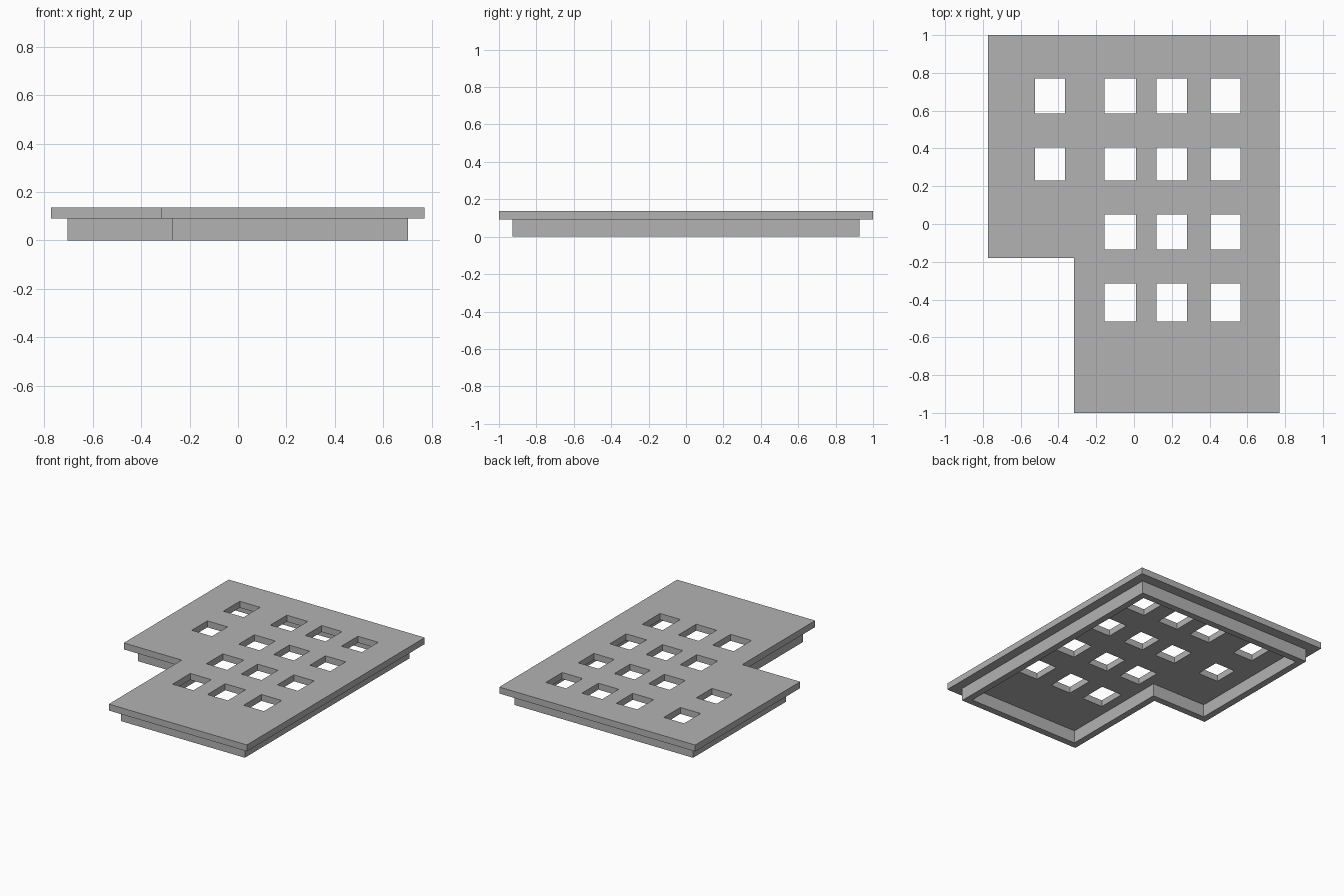
import bpy
import bmesh

cube = bpy.data.objects.get("Cube")
if cube:
    bpy.data.objects.remove(cube, do_unlink=True)

grey = bpy.data.materials.new("plain grey")
grey.use_nodes = True
colour = (0.45, 0.45, 0.45, 1)
grey.diffuse_color = colour
grey.node_tree.nodes["Principled BSDF"].inputs["Base Color"].default_value = colour


def l_shape(left, right, front, back, notch_x, notch_y):
    """Outline of a rectangle with its front left corner cut away."""
    return [(notch_x, front), (right, front), (right, back),
            (left, back), (left, notch_y), (notch_x, notch_y)]


def box_loop(x0, x1, y0, y1):
    return [(x0, y0), (x1, y0), (x1, y1), (x0, y1)]


def plate(name, loops, bottom, top):
    """Extrude an outline; further loops inside it become openings."""
    curve = bpy.data.curves.new(name, "CURVE")
    curve.dimensions = "2D"
    curve.fill_mode = "BOTH"
    curve.extrude = (top - bottom) / 2
    for loop in loops:
        spline = curve.splines.new("POLY")
        spline.points.add(len(loop) - 1)
        for point, (x, y) in zip(spline.points, loop):
            point.co = (x, y, 0, 1)
        spline.use_cyclic_u = True
    helper = bpy.data.objects.new(name + " outline", curve)
    bpy.context.collection.objects.link(helper)
    bpy.context.view_layer.update()
    evaluated = helper.evaluated_get(bpy.context.evaluated_depsgraph_get())
    mesh = bpy.data.meshes.new_from_object(evaluated)
    bpy.data.objects.remove(helper, do_unlink=True)

    # Weld caps to sides and lift to height
    bm = bmesh.new()
    bm.from_mesh(mesh)
    bmesh.ops.remove_doubles(bm, verts=bm.verts, dist=0.0001)
    bmesh.ops.translate(bm, verts=bm.verts, vec=(0, 0, (top + bottom) / 2))
    bmesh.ops.recalc_face_normals(bm, faces=bm.faces)
    for face in bm.faces:
        face.smooth = False
    bm.to_mesh(mesh)
    bm.free()
    mesh.name = name
    mesh.materials.clear()
    mesh.materials.append(grey)
    obj = bpy.data.objects.new(name, mesh)
    bpy.context.collection.objects.link(obj)
    return obj


# Top slab with square openings; the outer column has only the two back rows
columns = [(-0.525, -0.365), (-0.155, 0.01), (0.12, 0.28), (0.405, 0.565)]
rows = [(0.585, 0.77), (0.23, 0.405), (-0.135, 0.05), (-0.515, -0.315)]
openings = [box_loop(*c, *r) for i, c in enumerate(columns)
            for j, r in enumerate(rows) if i > 0 or j < 2]
slab = l_shape(-0.773, 0.77, -1, 1, -0.317, -0.18)
plate("top_slab", [slab] + openings, 0.091, 0.137)

# Skirt wall set in under the slab, open below
t = 0.048
outer = l_shape(-0.705, 0.703, -0.927, 0.927, -0.272, -0.115)
inner = l_shape(-0.705 + t, 0.703 - t, -0.927 + t, 0.927 - t,
                -0.272 + t, -0.115 + t)
plate("skirt_wall", [outer, inner], 0, 0.091)
